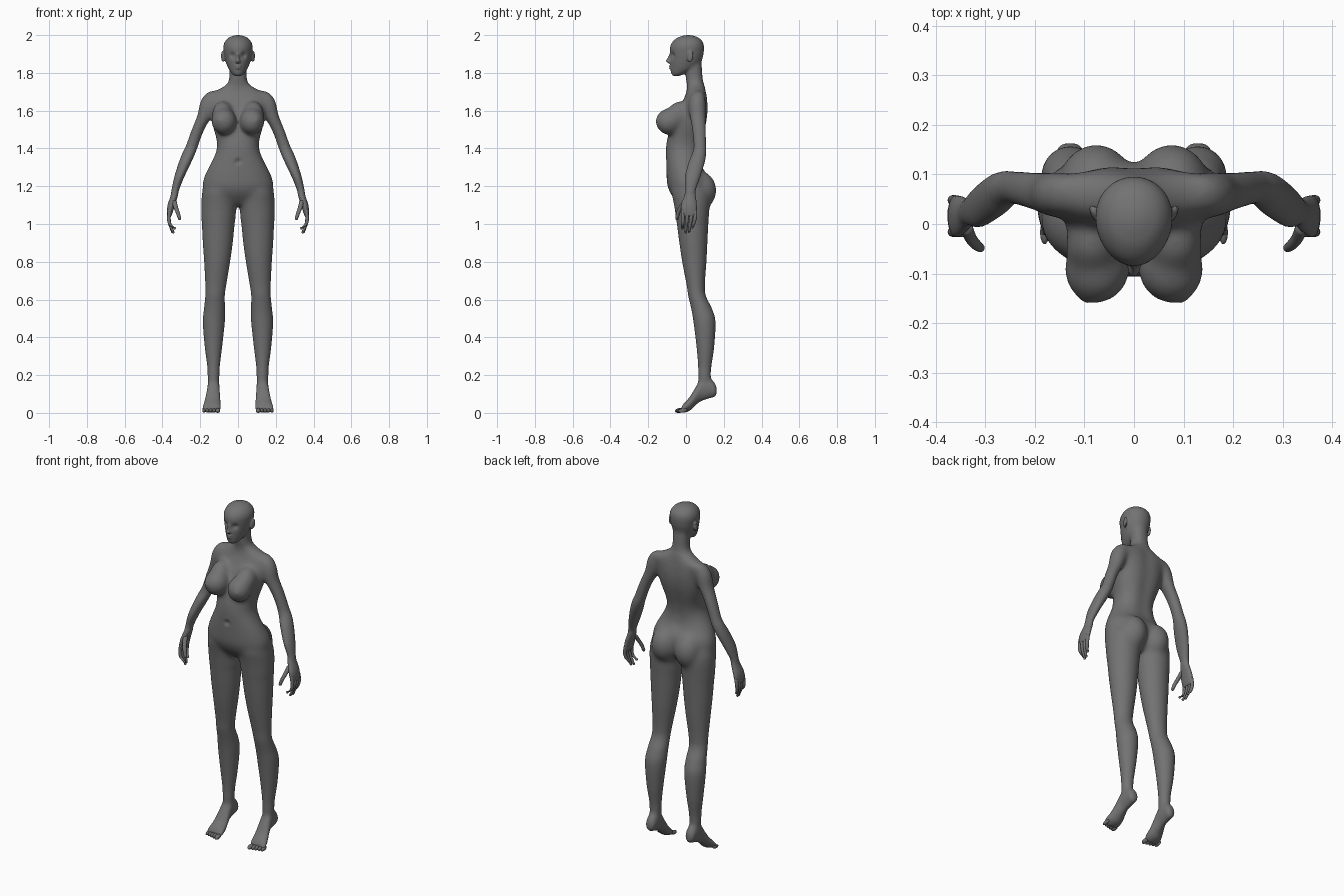
import bpy, bmesh, math
from mathutils import Vector, Matrix, Euler

bm = bmesh.new()


def catmull(rows, steps):
    """Smoothly interpolate a list of section rows."""
    out = []
    for i in range(len(rows) - 1):
        p0, p1 = rows[max(i - 1, 0)], rows[i]
        p2, p3 = rows[i + 1], rows[min(i + 2, len(rows) - 1)]
        for k in range(steps):
            t = k / steps
            out.append([0.5 * (2 * b + (c - a) * t + (2 * a - 5 * b + 4 * c - d) * t * t
                               + (3 * b - a - 3 * c + d) * t ** 3)
                        for a, b, c, d in zip(p0, p1, p2, p3)])
    return out + [list(rows[-1])]


def loft(rows, side=1, axis='z', n=48, steps=5, power=1.0, egg=0.0, dents=()):
    """Rows are (station, a_min, a_max, b_min, b_max); a is always x."""
    rings = []
    for t, a0, a1, b0, b1 in catmull(rows, steps):
        ring = []
        for k in range(n):
            ang = 2 * math.pi * k / n
            c, s = math.cos(ang), math.sin(ang)
            c = math.copysign(abs(c) ** power, c) * (1 + egg * s)
            s = math.copysign(abs(s) ** power, s)
            a = (a0 + a1) / 2 + (a1 - a0) / 2 * c
            b = (b0 + b1) / 2 + (b1 - b0) / 2 * s
            p = Vector((a, b, t) if axis == 'z' else (a, t, b))
            q = p.copy()
            for centre, radius, push in dents:
                q += Vector(push) * math.exp(-((p - Vector(centre)).length / radius) ** 2)
            ring.append(bm.verts.new((q.x * side, q.y, q.z)))
        rings.append(ring)
    for r0, r1 in zip(rings, rings[1:]):
        for k in range(n):
            j = (k + 1) % n
            bm.faces.new((r0[k], r0[j], r1[j], r1[k]))
    bm.faces.new(rings[0])
    bm.faces.new(rings[-1])


def ball(c, r, side=1, rot=(0, 0, 0)):
    m = (Matrix.Scale(side, 4, (1, 0, 0)) @ Matrix.Translation(c)
         @ Euler([math.radians(a) for a in rot]).to_matrix().to_4x4()
         @ Matrix.Diagonal((*r, 1)))
    bmesh.ops.create_uvsphere(bm, u_segments=32, v_segments=20, radius=1, matrix=m)


def digit(points, r, side):
    rows = [(z, x - r * f, x + r * f, y - r * f, y + r * f)
            for (x, y, z), f in zip(points, (1.15, 1.1, 1.0, 0.8))]
    loft(rows, side, n=16, steps=4)
    ball(points[-1], (r * 0.8,) * 3, side)


skin = bpy.data.materials.new("dark_grey")
skin.diffuse_color = (.17, .17, .17, 1)


def finish(name):
    bmesh.ops.recalc_face_normals(bm, faces=bm.faces)
    for f in bm.faces:
        f.smooth = True
    mesh = bpy.data.meshes.new(name)
    bm.to_mesh(mesh)
    bm.clear()
    mesh.materials.append(skin)
    obj = bpy.data.objects.new(name, mesh)
    bpy.context.collection.objects.link(obj)
    return obj


# Fingers, thumbs and toes
for s in (1, -1):
    for y, x, tip in ((-.016, .336, .978), (.006, .343, .957), (.028, .348, .960), (.048, .352, .983)):
        yt = y * .8 - .006
        digit([(.360, y, 1.075), (.366, y, 1.035), (.361, (y + yt) / 2, 1.0), (x, yt, tip)],
              .0088, s)
    digit([(.338, -.006, 1.125), (.330, -.027, 1.09), (.319, -.041, 1.06),
           (.310, -.048, 1.03)], .011, s)
    for i in range(5):
        big = i == 0
        ball((.107 + .0178 * i + (0 if big else .002), -.035 + .0045 * i, .0125),
             (.0125 if big else .009, .024, .0125 if big else .011), s, (8, 0, 0))
finish("fingers_and_toes")

# Torso and neck: z, half width, front y, back y
torso = [(1.10, .09, -.03, .08), (1.15, .172, -.075, .11), (1.20, .189, -.098, .122),
         (1.25, .179, -.103, .118), (1.30, .156, -.105, .09), (1.35, .130, -.107, .078),
         (1.40, .112, -.107, .082), (1.45, .115, -.10, .094), (1.50, .129, -.085, .107),
         (1.55, .142, -.066, .116), (1.60, .150, -.045, .120), (1.65, .158, -.018, .118),
         (1.69, .142, .0, .113), (1.72, .092, .006, .105), (1.74, .060, .004, .096),
         (1.77, .047, .0, .09), (1.83, .046, -.005, .086), (1.87, .045, .0, .080)]
spine = [((0, .1, 1.32 + .06 * i), .035, (0, -.012, 0)) for i in range(7)]
navel = Vector((0, -.105, 1.33))
loft([(z, -w, w, f, b) for z, w, f, b in torso], power=.92,
     dents=spine + [(navel, .016, (0, .012, 0))])

# Head with eye sockets and mouth crease
head = [(1.784, .018, -.068, -.035), (1.797, .033, -.078, .0), (1.82, .049, -.082, .05),
        (1.85, .062, -.083, .078), (1.88, .070, -.083, .089), (1.91, .075, -.085, .094),
        (1.94, .077, -.083, .095), (1.965, .069, -.071, .088), (1.985, .051, -.047, .068),
        (1.996, .027, -.018, .042), (2.0, .008, .003, .02)]
sockets = [((s * .03, -.075, 1.893), .015, (0, .015, 0)) for s in (1, -1)]
loft([(z, -w, w, f, b) for z, w, f, b in head], n=72, steps=8, egg=.08,
     dents=sockets + [((0, -.082, 1.831), .008, (0, .005, 0))])

# Nose and lips
loft([(1.850, -.009, .009, -.090, -.07), (1.856, -.014, .014, -.102, -.07),
      (1.864, -.012, .012, -.107, -.07), (1.878, -.007, .007, -.099, -.07),
      (1.905, -.006, .006, -.087, -.07)], n=24)
ball((0, -.080, 1.837), (.018, .011, .005))
ball((0, -.079, 1.825), (.015, .011, .006))

leg = [(1.24, .03, .15, -.05, .08), (1.18, .010, .187, -.078, .12),
       (1.12, .006, .195, -.068, .128), (1.05, .011, .195, -.056, .122),
       (1.0, .018, .191, -.048, .118), (.9, .028, .186, -.035, .113),
       (.8, .042, .179, -.02, .108), (.68, .062, .173, .003, .10),
       (.62, .070, .173, .012, .105), (.55, .069, .180, .028, .138),
       (.48, .070, .186, .040, .156), (.35, .084, .176, .056, .149),
       (.25, .096, .163, .064, .135), (.19, .098, .161, .064, .132),
       (.12, .102, .157, .066, .138)]
foot = [(.163, .118, .140, .105, .132), (.152, .103, .155, .086, .16),
        (.12, .098, .160, .076, .19), (.08, .097, .163, .062, .185),
        (.05, .095, .170, .040, .135), (.02, .092, .180, .012, .085),
        (-.01, .092, .188, .001, .052), (-.024, .098, .187, .002, .030)]
arm = [(1.705, .115, .150, .05, .09), (1.685, .095, .180, .025, .10),
       (1.64, .105, .204, .014, .106), (1.58, .130, .215, .016, .106),
       (1.50, .176, .245, .030, .108), (1.42, .206, .273, .040, .107),
       (1.38, .221, .292, .035, .107), (1.33, .245, .312, .015, .10),
       (1.25, .284, .337, -.006, .076), (1.18, .312, .352, -.003, .052),
       (1.15, .318, .357, -.010, .052), (1.10, .334, .373, -.026, .058),
       (1.06, .346, .376, -.026, .058), (1.04, .354, .374, -.020, .053)]

for s in (1, -1):
    loft(leg, s)
    loft(foot, s, axis='y')
    loft(arm, s)
    # Bust
    ball((.074, -.090, 1.542), (.067, .072, .071), s, (0, 0, 15))
    ball((.082, -.045, 1.575), (.057, .062, .080), s, (-28, 0, 0))
    ball((.097, -.148, 1.548), (.018, .018, .018), s)
    # Buttocks
    ball((.076, .074, 1.178), (.078, .088, .102), s)
    # Shoulder slope
    ball((.095, .065, 1.682), (.085, .042, .032), s, (0, 22, 0))
    # Ears
    ball((.080, .022, 1.886), (.008, .018, .031), s, (-10, 0, -22))

# Fuse the body parts into one skin
body = finish("figure_body")
fuse = body.modifiers.new("fuse", 'REMESH')
fuse.mode = 'VOXEL'
fuse.voxel_size = .005
soften = body.modifiers.new("soften", 'SMOOTH')
soften.factor = .5
soften.iterations = 4
graph = bpy.context.evaluated_depsgraph_get()
bm.from_mesh(bpy.data.meshes.new_from_object(body.evaluated_get(graph)))
bpy.data.objects.remove(body)

# Blend the joins of the trunk, hips, shoulders and nape, fading out at the edges
depth = []
for v in bm.verts:
    x, y, z = abs(v.co.x), v.co.y, v.co.z
    d = min(z - 1.02, 1.77 - z, .26 - x)
    if z > 1.74:
        d = max(d, min(y - .015, 1.90 - z, .064 - x))
    elif .1 < z < .26:
        d = max(d, min(.26 - z, z - .1) * .25)
    if (v.co - navel).length < .03:
        d = 0
    depth.append((d, v))
for i in range(60):
    bmesh.ops.smooth_vert(bm, verts=[v for d, v in depth if d > .001 + .0009 * i],
                          factor=.5, use_axis_x=True, use_axis_y=True, use_axis_z=True)
finish("figure_body")
bm.free()
